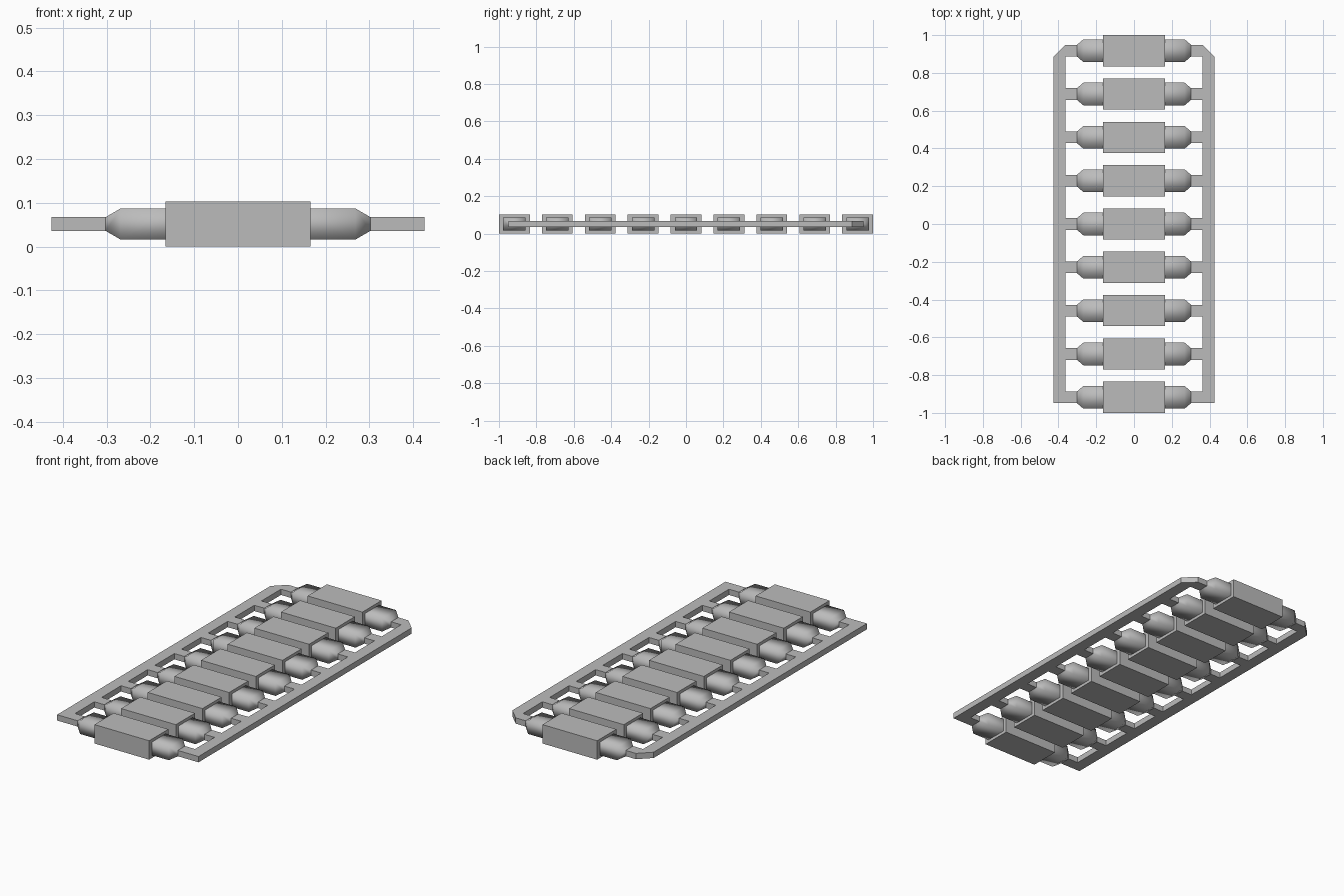
import bpy, bmesh
from mathutils import Matrix

cube = bpy.data.objects.get("Cube")
if cube:
    bpy.data.objects.remove(cube, do_unlink=True)

COUNT = 9
HALF_Y = 0.0825                      # block half depth
FIRST = -1 + HALF_Y
PITCH = -2 * FIRST / (COUNT - 1)
CENTRES = [FIRST + i * PITCH for i in range(COUNT)]
MID_Z = 0.0515
ARM_Y, ARM_Z = 0.031, 0.0158
NECK_Y, NECK_Z = 0.06, 0.0355
BLOCK_X, TAPER_X, ARM_X = 0.165, 0.268, 0.302
RAIL_IN, RAIL_OUT = 0.362, 0.426

grey = bpy.data.materials.new("plain grey")
grey.use_nodes = True
colour = (0.5, 0.5, 0.5, 1)
grey.diffuse_color = colour
grey.node_tree.nodes["Principled BSDF"].inputs["Base Color"].default_value = colour


def make(name, bm, mirror=False, smooth=False):
    bmesh.ops.recalc_face_normals(bm, faces=bm.faces)
    for f in bm.faces:
        f.smooth = smooth
    mesh = bpy.data.meshes.new(name)
    bm.to_mesh(mesh)
    bm.free()
    mesh.materials.append(grey)
    ob = bpy.data.objects.new(name, mesh)
    bpy.context.collection.objects.link(ob)
    if mirror:
        ob.modifiers.new("mirror", 'MIRROR')
    return ob


# Nine solid blocks across the middle
bm = bmesh.new()
for y in CENTRES:
    place = Matrix.Translation((0, y, MID_Z)) @ Matrix.Diagonal(
        (2 * BLOCK_X, 2 * HALF_Y, 2 * MID_Z, 1))
    bmesh.ops.create_cube(bm, size=1, matrix=place)
make("blocks", bm)

# Softly shaded necks that narrow from each block to its arm
bm = bmesh.new()
for y in CENTRES:
    rings = []
    for x, hy, hz in ((BLOCK_X, NECK_Y, NECK_Z), (TAPER_X, NECK_Y, NECK_Z),
                      (ARM_X, ARM_Y, ARM_Z)):
        rings.append([bm.verts.new((x, y + sy * hy, MID_Z + sz * hz))
                      for sy, sz in ((-1, -1), (1, -1), (1, 1), (-1, 1))])
    for a, b in zip(rings, rings[1:]):
        for i in range(4):
            j = (i + 1) % 4
            bm.faces.new((a[i], a[j], b[j], b[i]))
make("necks", bm, mirror=True, smooth=True)

# Side rail and its arms as one extruded comb, chamfered at the back corner
bottom, top = CENTRES[0] - ARM_Y, CENTRES[-1] + ARM_Y
outline = [(RAIL_IN, top), (RAIL_OUT, top - 2 * ARM_Y), (RAIL_OUT, bottom)]
for i, y in enumerate(CENTRES):
    if i > 0:
        outline.append((RAIL_IN, y - ARM_Y))
    outline += [(ARM_X, y - ARM_Y), (ARM_X, y + ARM_Y)]
    if i < COUNT - 1:
        outline.append((RAIL_IN, y + ARM_Y))
bm = bmesh.new()
face = bm.faces.new([bm.verts.new((x, y, MID_Z - ARM_Z)) for x, y in outline])
ext = bmesh.ops.extrude_face_region(bm, geom=[face], use_keep_orig=True)
bmesh.ops.translate(bm, vec=(0, 0, 2 * ARM_Z),
                    verts=[v for v in ext["geom"] if isinstance(v, bmesh.types.BMVert)])
make("side_rails", bm, mirror=True)
